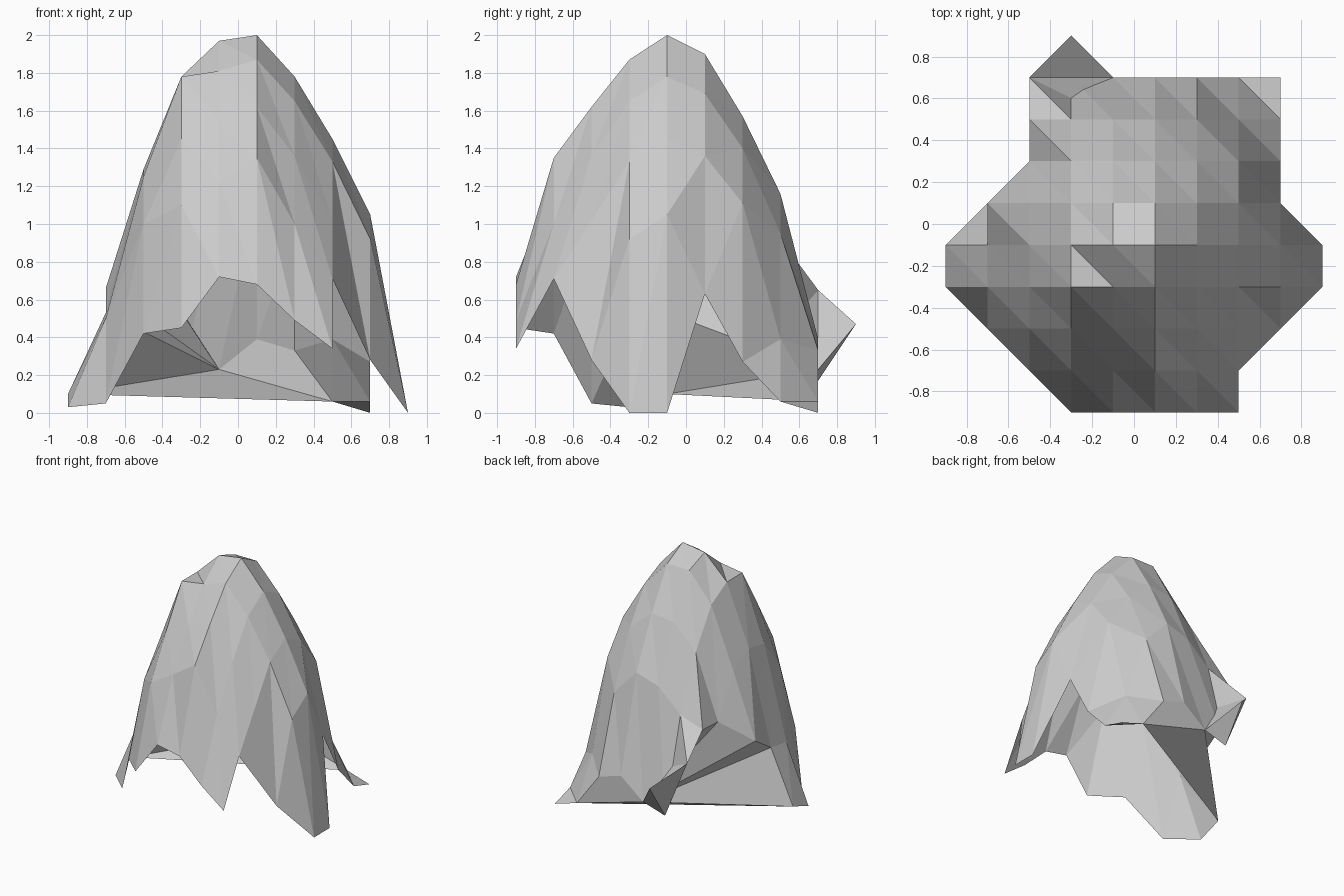
import bpy, bmesh

if "Cube" in bpy.data.objects:
    bpy.data.objects.remove(bpy.data.objects["Cube"])

STEP, START = 0.2, -0.9

# Draped shell heights: one row per y step, (first column, heights along x)
rows = [
    (3, [.45, .72, .68, .49, .34]),
    (2, [.42, 1.1, 1.22, 1.35, 1.0, .71]),
    (1, [.05, 1.0, 1.45, 1.55, 1.62, 1.36, 1.02, .28]),
    (0, [.03, .5, 1.25, 1.78, 1.81, 1.87, 1.65, 1.33, .92, 0]),
    (0, [.1, .53, 1.29, 1.78, 1.97, 2.0, 1.78, 1.45, 1.05, 0]),
    (1, [.66, 1.18, 1.67, 1.9, 1.9, 1.69, 1.36, .63]),
    (2, [.84, 1.36, 1.55, 1.57, 1.4, 1.11, .27]),
    (2, [.85, .92, 1.1, 1.16, .95, .39, .06]),
    (2, [.65, .17, .23, .39, .33, .06, 0]),
    (3, [.47]),
]

bm = bmesh.new()
grid = {}
for j, (first, heights) in enumerate(rows):
    for k, z in enumerate(heights):
        i = first + k
        grid[i, j] = bm.verts.new((START + STEP * i, START + STEP * j, z))


def tri(*keys):
    if all(k in grid for k in keys):
        bm.faces.new([grid[k] for k in keys])


# Shell: two triangles per cell, a single one where the hem cuts a corner
for i in range(9):
    for j in range(9):
        a, b, c, d = (i, j), (i + 1, j), (i + 1, j + 1), (i, j + 1)
        if (i, j) == (0, 4):      # covered by the folded flap
            continue
        if a in grid and c in grid and not (b in grid and d in grid):
            tri(a, b, c)
            tri(a, c, d)
        else:
            tri(a, b, d)
            tri(b, c, d)

# Folded flap: a fan from one hem point round the back left opening
hub = (4, 8)
rim = [(7, 8), (0, 4), (1, 4), (1, 5), (2, 6), (2, 7), (2, 8), (3, 9)]
for p, q in zip(rim, rim[1:]):
    tri(hub, p, q)

# Back hem: closes the short wall between hub and corner
for p, q in (((5, 8), (6, 8)), ((6, 8), (7, 8))):
    tri(hub, p, q) if p != (5, 8) else tri(hub, q, p)

me = bpy.data.meshes.new("draped_shell")
bm.to_mesh(me)
bm.free()
obj = bpy.data.objects.new("draped_shell", me)
bpy.context.collection.objects.link(obj)
